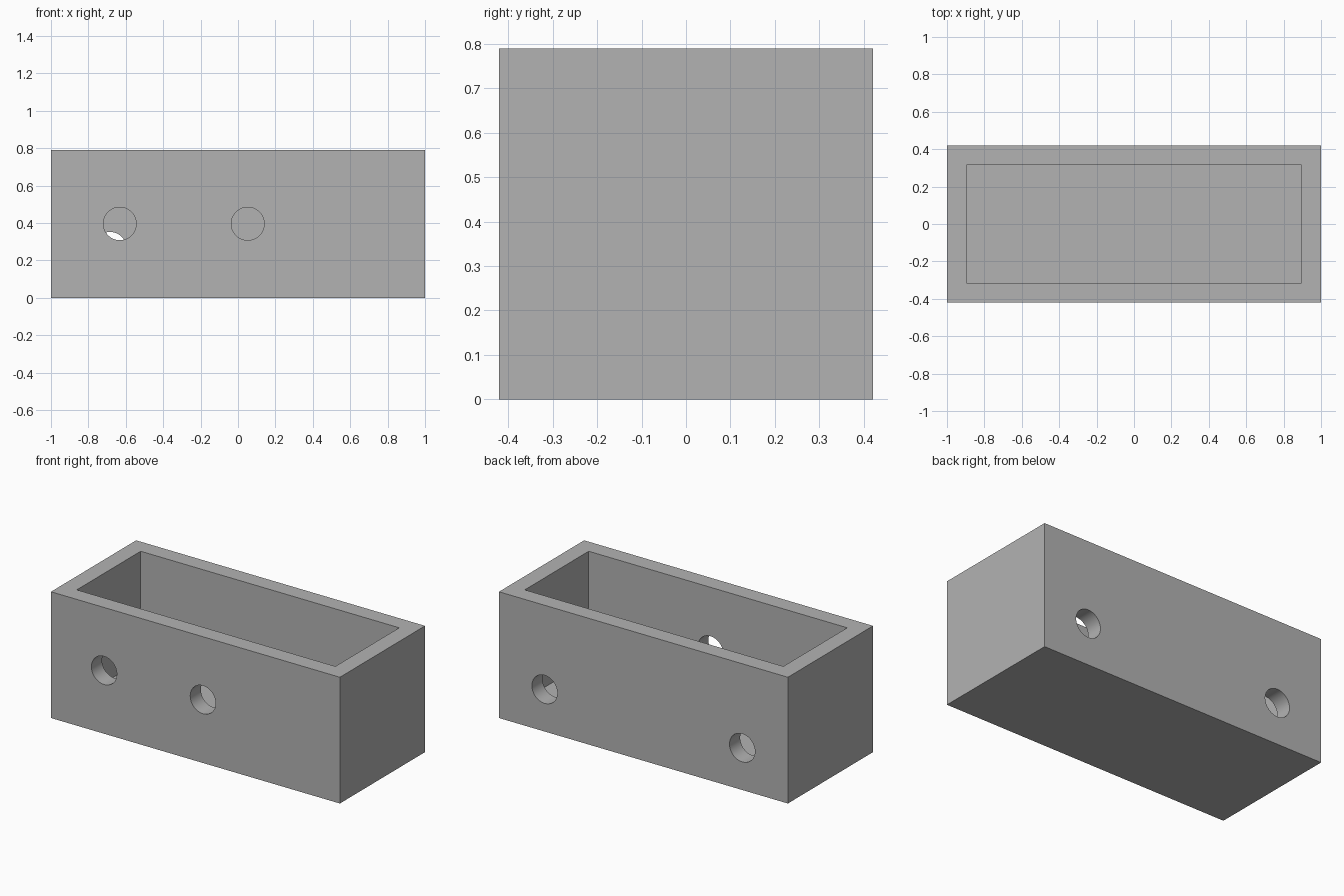
import bpy
import math

# Remove the default cube only
default = bpy.data.objects.get("Cube")
if default:
    bpy.data.objects.remove(default, do_unlink=True)

LENGTH, DEPTH, HEIGHT, WALL = 2.0, 0.842, 0.79, 0.105
HOLE_RADIUS = 0.088

# Plain grey material
grey = bpy.data.materials.new("plain_grey")
grey.use_nodes = True
colour = (0.45, 0.45, 0.45, 1)
grey.diffuse_color = colour
grey.node_tree.nodes["Principled BSDF"].inputs["Base Color"].default_value = colour


def block(name, size, base):
    """Box centred on x and y, standing on height base."""
    bpy.ops.mesh.primitive_cube_add(size=1, location=(0, 0, base + size[2] / 2))
    ob = bpy.context.object
    ob.name = name
    ob.scale = size
    bpy.ops.object.transform_apply(location=True, rotation=False, scale=True)
    ob.data.materials.append(grey)
    return ob


def hole(name, x, y, z):
    """Round cutter passing through one long wall."""
    bpy.ops.mesh.primitive_cylinder_add(
        vertices=64, radius=HOLE_RADIUS, depth=WALL * 2,
        location=(x, y, z), rotation=(math.pi / 2, 0, 0))
    ob = bpy.context.object
    ob.name = name
    ob.data.materials.append(grey)
    return ob


# Open box body and its cutters
box = block("open_box", (LENGTH, DEPTH, HEIGHT), 0)
cutters = [block("cavity_cutter", (LENGTH - 2 * WALL, DEPTH - 2 * WALL, HEIGHT), WALL)]
wall_y = (DEPTH - WALL) / 2

# Two holes in the front wall, two lower ones in the back wall
for x in (-0.632, 0.052):
    cutters.append(hole("front_hole_cutter", x, -wall_y, 0.396))
for x in (-0.684, 0.684):
    cutters.append(hole("back_hole_cutter", x, wall_y, 0.264))

# Cut the cavity and holes, then bake the result
for cutter in cutters:
    mod = box.modifiers.new(cutter.name, "BOOLEAN")
    mod.operation = "DIFFERENCE"
    mod.solver = "EXACT"
    mod.object = cutter
    cutter.hide_render = True

bpy.ops.object.select_all(action="DESELECT")
box.select_set(True)
bpy.context.view_layer.objects.active = box
for mod in list(box.modifiers):
    bpy.ops.object.modifier_apply(modifier=mod.name)
for cutter in cutters:
    bpy.data.objects.remove(cutter, do_unlink=True)

# Smooth hole walls, sharp box edges
bpy.ops.object.shade_smooth_by_angle(angle=math.radians(30))
